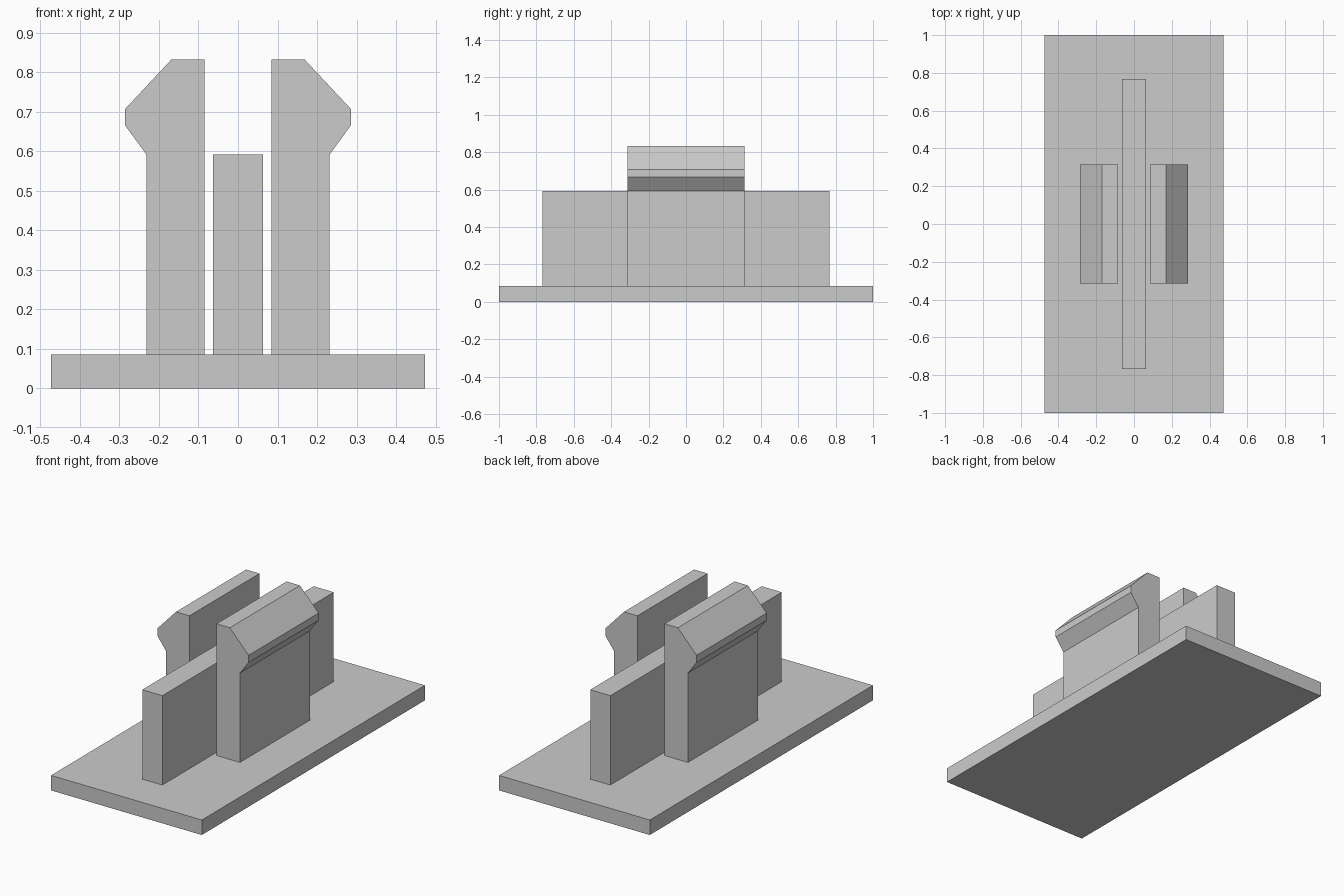
import bpy
import bmesh

cube = bpy.data.objects.get("Cube")
if cube:
    bpy.data.objects.remove(cube, do_unlink=True)

grey = bpy.data.materials.new("light_grey")
grey.use_nodes = True
colour = (0.6, 0.6, 0.6, 1)
grey.diffuse_color = colour
grey.node_tree.nodes["Principled BSDF"].inputs["Base Color"].default_value = colour

BASE_TOP = 0.085


def extrude_profile(name, profile, half_depth):
    """Extrude an x-z outline along y, centred on y = 0."""
    bm = bmesh.new()
    face = bm.faces.new([bm.verts.new((x, -half_depth, z)) for x, z in profile])
    result = bmesh.ops.extrude_face_region(bm, geom=[face])
    moved = [v for v in result["geom"] if isinstance(v, bmesh.types.BMVert)]
    bmesh.ops.translate(bm, verts=moved, vec=(0, 2 * half_depth, 0))
    bmesh.ops.recalc_face_normals(bm, faces=bm.faces)
    mesh = bpy.data.meshes.new(name)
    bm.to_mesh(mesh)
    bm.free()
    mesh.materials.append(grey)
    obj = bpy.data.objects.new(name, mesh)
    bpy.context.collection.objects.link(obj)
    return obj


def block(name, half_width, half_depth, bottom, top):
    w = half_width
    return extrude_profile(name, [(-w, bottom), (w, bottom), (w, top), (-w, top)], half_depth)


# Flat base plate and the long central rib
block("base_plate", 0.473, 1.0, 0, BASE_TOP)
block("centre_rib", 0.063, 0.768, BASE_TOP, 0.592)

# Pair of snap clips with outward barbed heads
clip = [(0.085, BASE_TOP), (0.232, BASE_TOP), (0.232, 0.592), (0.286, 0.666),
        (0.286, 0.707), (0.169, 0.832), (0.085, 0.832)]
for name, side in (("left_clip", 1), ("right_clip", -1)):
    extrude_profile(name, [(side * x, z) for x, z in clip], 0.314)
